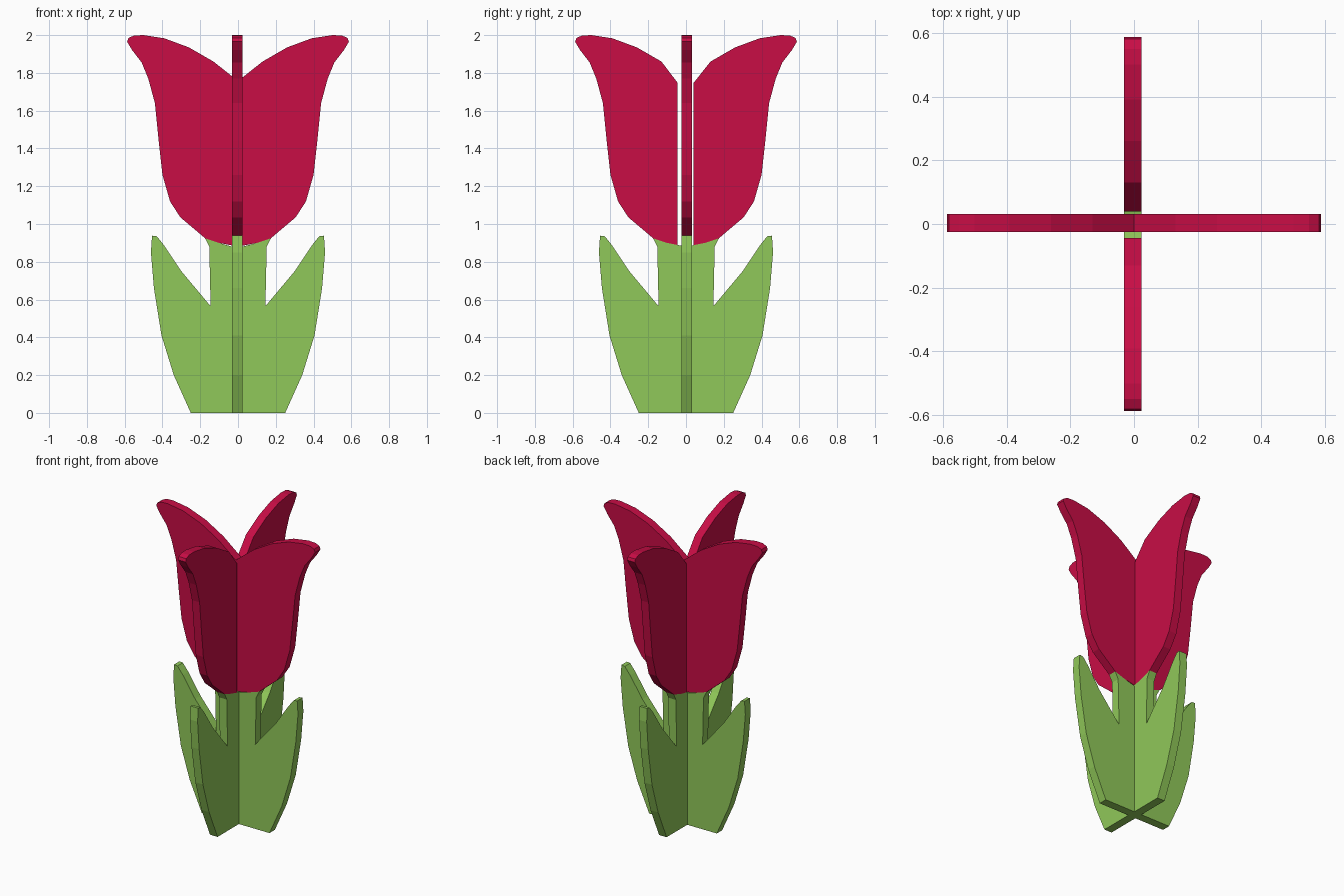
import bpy, bmesh
from mathutils import Vector

if "Cube" in bpy.data.objects:
    bpy.data.objects.remove(bpy.data.objects["Cube"])

# Right-hand half profiles (distance from centre, height), inner edge left open
PETAL = [(.13, 1.86), (.26, 1.935), (.39, 1.983), (.5, 2.0), (.55, 1.998), (.58, 1.985),
         (.587, 1.965), (.56, 1.92), (.51, 1.855), (.475, 1.77), (.44, 1.64), (.42, 1.44),
         (.40, 1.26), (.36, 1.12), (.305, 1.035), (.23, .972), (.175, .925), (.10, .90)]
LEAF = [(.10, .90), (.175, .925), (.152, .88), (.148, .70), (.145, .565), (.30, .75),
        (.39, .885), (.43, .935), (.455, .938), (.461, .85), (.445, .66), (.405, .41),
        (.34, .20), (.25, 0)]


def material(name, rgb):
    m = bpy.data.materials.new(name)
    m.diffuse_color = (*rgb, 1)
    m.use_nodes = True
    m.node_tree.nodes["Principled BSDF"].inputs["Base Color"].default_value = m.diffuse_color
    return m


RED = material("petal_red", (.58, .004, .06))
GREEN = material("leaf_green", (.28, .58, .10))


def mirrored(pts):
    return [(-u, z) for u, z in reversed(pts)]


def panel(name, outline, along_x, lo, hi, mat):
    """Flat cut-out extruded from lo to hi across its plane."""
    bm = bmesh.new()
    place = (lambda u, z: (u, lo, z)) if along_x else (lambda u, z: (lo, u, z))
    face = bm.faces.new([bm.verts.new(place(u, z)) for u, z in outline])
    ext = bmesh.ops.extrude_face_region(bm, geom=[face])
    push = Vector((0, hi - lo, 0)) if along_x else Vector((hi - lo, 0, 0))
    bmesh.ops.translate(bm, vec=push, verts=[v for v in ext["geom"] if isinstance(v, bmesh.types.BMVert)])
    bmesh.ops.recalc_face_normals(bm, faces=bm.faces)
    me = bpy.data.meshes.new(name)
    bm.to_mesh(me)
    bm.free()
    me.materials.append(mat)
    bpy.context.collection.objects.link(bpy.data.objects.new(name, me))


X0, X1 = -.032, .024      # thickness of the front-to-back board
Y0, Y1 = -.025, .032      # thickness of the side-to-side board

# Side-to-side board: whole flower head, leaves slotted from below
head = [(0, 1.757)] + PETAL + [(0, .88)] + mirrored(PETAL)
panel("petals_side_to_side", head, True, Y0, Y1, RED)
panel("leaf_right", [(X1, .88)] + LEAF + [(X1, 0)], True, Y0, Y1, GREEN)
panel("leaf_left", [(X0, 0)] + mirrored(LEAF) + [(X0, .88)], True, Y0, Y1, GREEN)

# Front-to-back board: whole leaves, flower head slotted from above
base = [(0, .88)] + LEAF + mirrored(LEAF)
panel("leaves_front_to_back", base, False, X0, X1, GREEN)
panel("petal_back", [(.040, 1.747)] + [(.04, 1.783)][1:] + PETAL + [(.040, .885)], False, X0, X1, RED)
panel("petal_front", [(-.044, .885)] + mirrored(PETAL) + [(-.044, 1.747)], False, X0, X1, RED)
